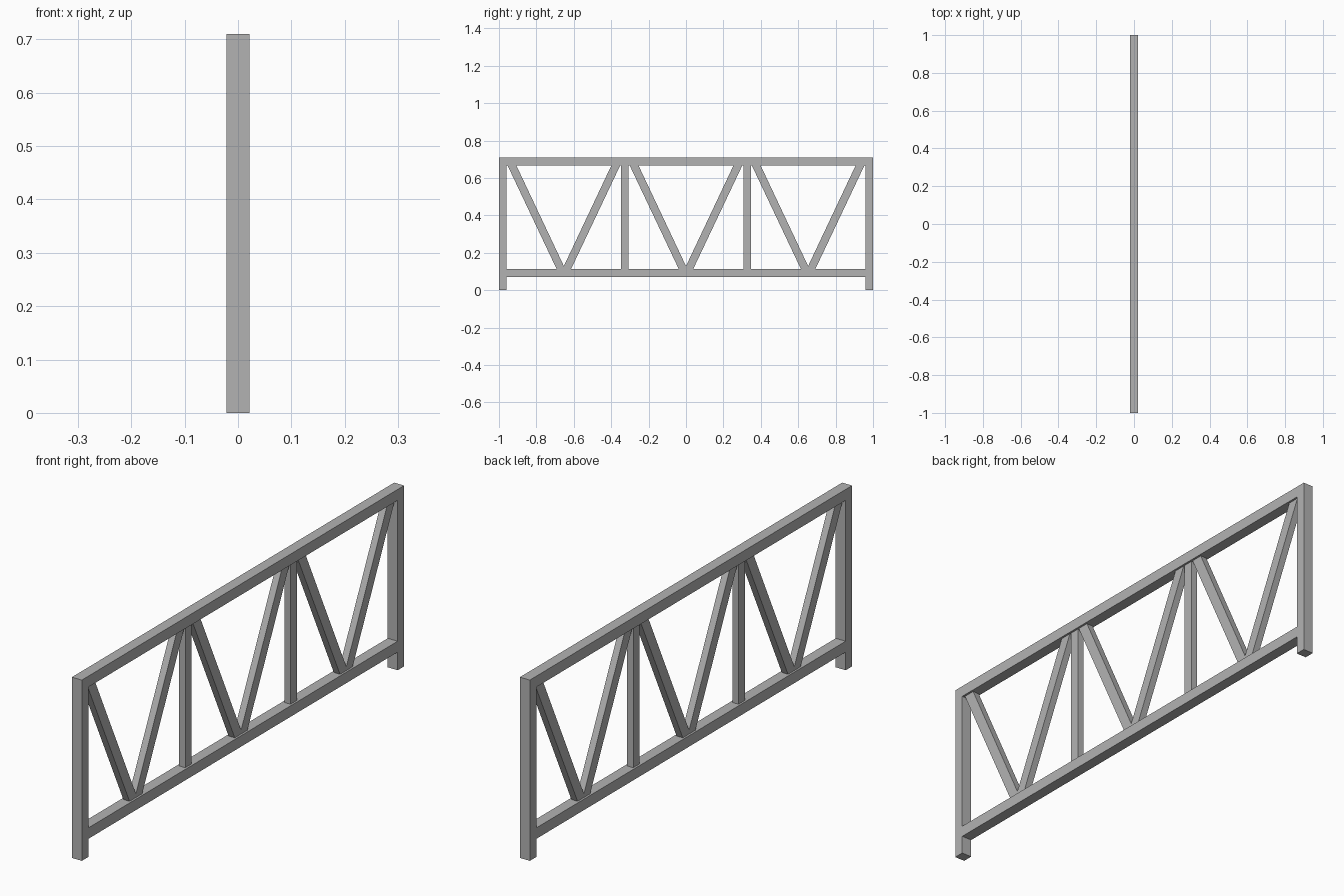
import bpy
import bmesh

if "Cube" in bpy.data.objects:
    bpy.data.objects.remove(bpy.data.objects["Cube"], do_unlink=True)

FRAME_X = 0.043      # thickness of the outer frame
BRACE_X = 0.027      # thickness of the infill
WIDTH = 0.04         # width of posts and struts
TOP, TOP_UNDER = 0.71, 0.667
LOW_TOP, LOW_UNDER = 0.114, 0.071
BAY = 0.653          # spacing of the bays

grey = bpy.data.materials.new("grey_steel")
grey.use_nodes = True
colour = (0.45, 0.45, 0.45, 1)
grey.diffuse_color = colour
grey.node_tree.nodes["Principled BSDF"].inputs["Base Color"].default_value = colour


def prism(name, outline, thickness):
    """Extrude a (y, z) outline along x, centred on x = 0."""
    bm = bmesh.new()
    face = bm.faces.new([bm.verts.new((-thickness / 2, y, z)) for y, z in outline])
    moved = bmesh.ops.extrude_face_region(bm, geom=[face])["geom"]
    bmesh.ops.translate(bm, vec=(thickness, 0, 0),
                        verts=[v for v in moved if isinstance(v, bmesh.types.BMVert)])
    bmesh.ops.recalc_face_normals(bm, faces=bm.faces)
    mesh = bpy.data.meshes.new(name)
    bm.to_mesh(mesh)
    bm.free()
    mesh.materials.append(grey)
    obj = bpy.data.objects.new(name, mesh)
    bpy.context.collection.objects.link(obj)
    return obj


def bar(name, y0, y1, z0, z1, thickness):
    return prism(name, [(y0, z0), (y1, z0), (y1, z1), (y0, z1)], thickness)


# Outer frame: rails and end posts
bar("top_rail", -1, 1, TOP_UNDER, TOP, FRAME_X)
bar("bottom_rail", WIDTH - 1, 1 - WIDTH, LOW_UNDER, LOW_TOP, FRAME_X)
bar("front_post", -1, WIDTH - 1, 0, TOP_UNDER, FRAME_X)
bar("back_post", 1 - WIDTH, 1, 0, TOP_UNDER, FRAME_X)

# Upright struts between the bays
for name, y in (("front_strut", -BAY / 2), ("back_strut", BAY / 2)):
    bar(name, y - WIDTH / 2, y + WIDTH / 2, LOW_TOP, TOP_UNDER, BRACE_X)

# V-shaped braces, one in each bay
half = [(0.039, LOW_TOP), (0.301, TOP_UNDER), (0.254, TOP_UNDER)]
v_outline = half + [(0, 0.129)] + [(-y, z) for y, z in reversed(half)]
for name, y in (("front_brace", -BAY), ("middle_brace", 0), ("back_brace", BAY)):
    prism(name, [(y + py, z) for py, z in v_outline], BRACE_X)
